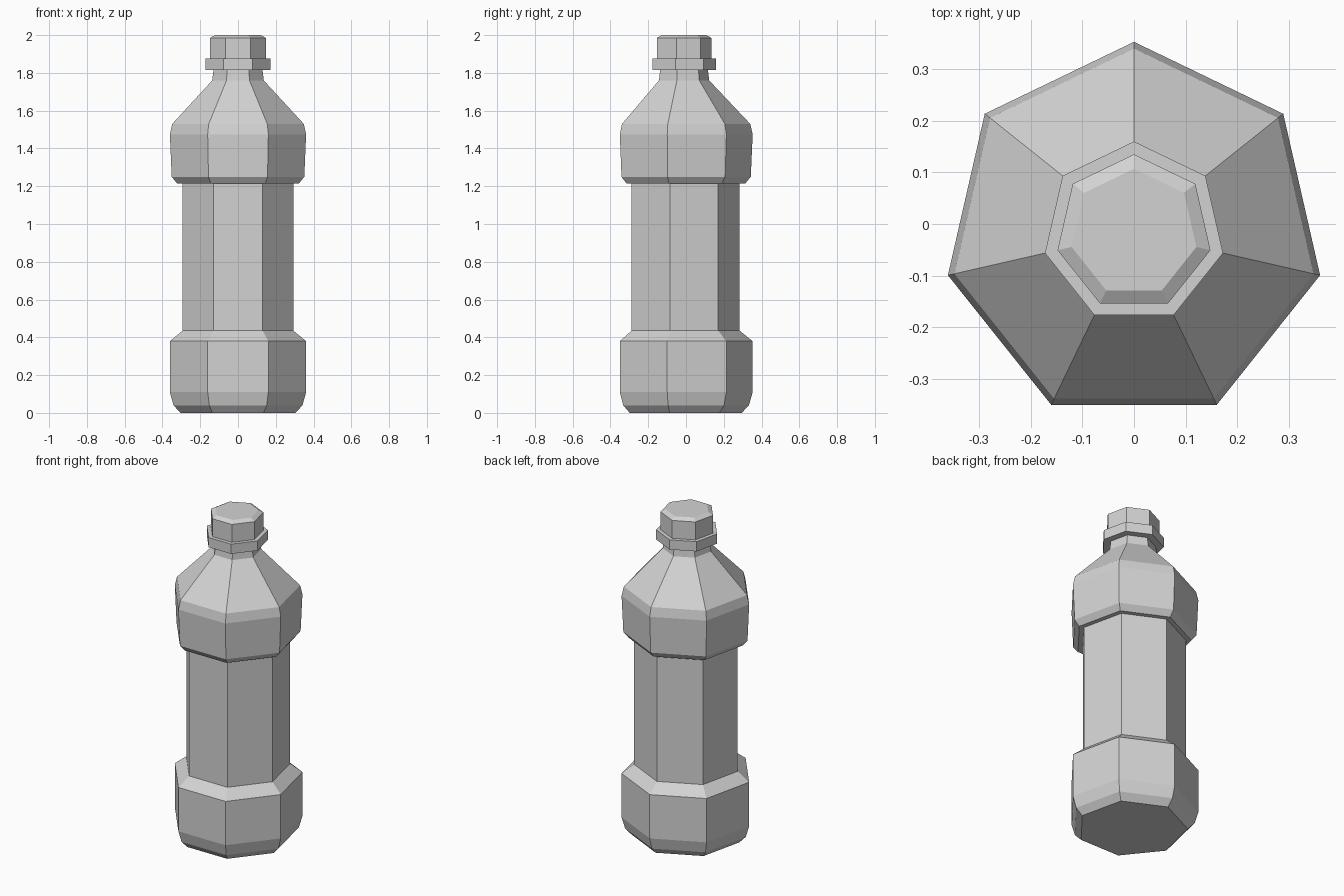
import bpy, bmesh
from math import sin, cos, tau

SIDES = 7
CENTRE_Y = -0.017

cube = bpy.data.objects.get("Cube")
if cube:
    bpy.data.objects.remove(cube)

grey = bpy.data.materials.new("light_grey_plastic")
grey.use_nodes = True
colour = (0.65, 0.65, 0.65, 1)
grey.diffuse_color = colour
grey.node_tree.nodes["Principled BSDF"].inputs["Base Color"].default_value = colour


def lathe(name, profile):
    """Stack seven-sided rings (radius, height) into a closed, flat-shaded solid."""
    bm = bmesh.new()
    rings = []
    for r, z in profile:
        # One corner points straight back, so the front is a flat side
        rings.append([bm.verts.new((r * sin(tau * i / SIDES),
                                    CENTRE_Y + r * cos(tau * i / SIDES), z))
                      for i in range(SIDES)])
    for low, high in zip(rings, rings[1:]):
        for i in range(SIDES):
            j = (i + 1) % SIDES
            bm.faces.new((low[i], low[j], high[j], high[i]))
    bm.faces.new(rings[0])
    bm.faces.new(rings[-1])
    bmesh.ops.recalc_face_normals(bm, faces=bm.faces)
    mesh = bpy.data.meshes.new(name)
    bm.to_mesh(mesh)
    bm.free()
    mesh.materials.append(grey)
    obj = bpy.data.objects.new(name, mesh)
    bpy.context.collection.objects.link(obj)
    return obj


# Bottle: chamfered base, narrow grip, wide shoulder, tapering neck
lathe("bottle_body", [
    (0.312, 0), (0.35, 0.04), (0.37, 0.11), (0.37, 0.38), (0.301, 0.435),
    (0.301, 1.215),
    (0.331, 1.215), (0.36, 1.25), (0.37, 1.475), (0.357, 1.53),
    (0.14, 1.76), (0.13, 1.84),
])

# Ring under the cap
lathe("neck_collar", [(0.177, 1.815), (0.177, 1.875)])

# Screw cap with a chamfered top edge
lathe("cap", [(0.152, 1.85), (0.152, 1.985), (0.124, 2.0)])
